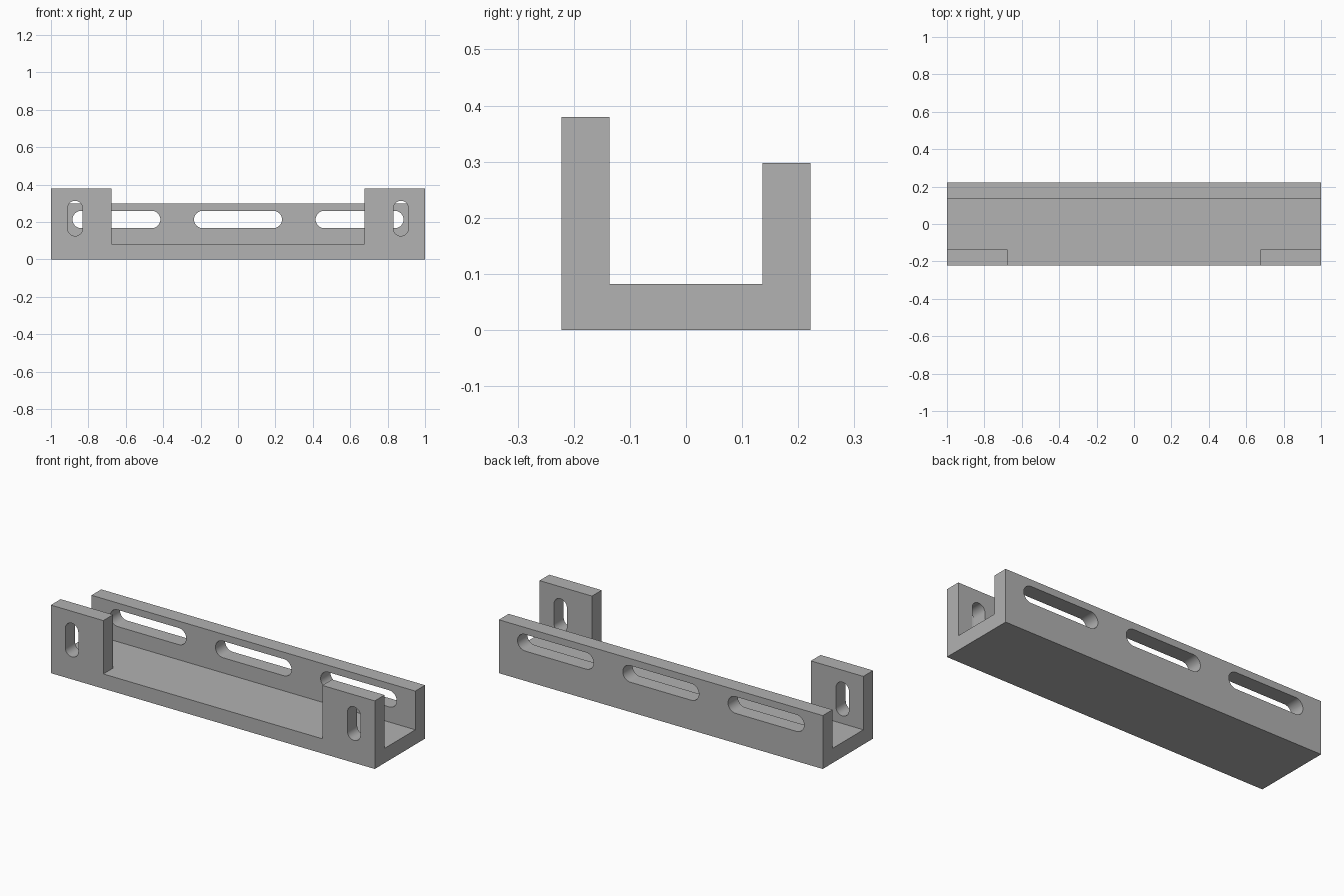
import bpy
import bmesh
from math import cos, sin, pi, radians
from mathutils import Vector

cube = bpy.data.objects.get("Cube")
if cube:
    bpy.data.objects.remove(cube, do_unlink=True)

grey = bpy.data.materials.new("plain grey")
grey.use_nodes = True
colour = (0.445, 0.445, 0.445, 1)
grey.diffuse_color = colour
grey.node_tree.nodes["Principled BSDF"].inputs["Base Color"].default_value = colour

HALF_LENGTH, HALF_DEPTH = 1.0, 0.222
INNER = 0.136          # inner face of both walls
FLOOR, BACK_TOP, TAB_TOP = 0.082, 0.298, 0.38
TAB_X = 0.676          # inner edge of the front tabs


def prism(name, outline, sweep):
    """Solid made by sweeping a closed outline along a vector."""
    bm = bmesh.new()
    face = bm.faces.new([bm.verts.new(p) for p in outline])
    swept = bmesh.ops.extrude_face_region(bm, geom=[face])
    moved = [g for g in swept["geom"] if isinstance(g, bmesh.types.BMVert)]
    bmesh.ops.translate(bm, verts=moved, vec=Vector(sweep))
    bmesh.ops.recalc_face_normals(bm, faces=bm.faces)
    mesh = bpy.data.meshes.new(name)
    bm.to_mesh(mesh)
    bm.free()
    mesh.materials.append(grey)
    obj = bpy.data.objects.new(name, mesh)
    bpy.context.collection.objects.link(obj)
    return obj


def slot(x, z, width, height, y):
    """Round-ended slot cutter through a wall centred at y."""
    r = min(width, height) / 2
    dx, dz = width / 2 - r, height / 2 - r
    start = -pi / 2 if dx > dz else 0
    points = []
    for side in (1, -1):
        for i in range(17):
            a = start + pi * i / 16 + (0 if side == 1 else pi)
            points.append((x + side * dx + r * cos(a), y - 0.1,
                           z + side * dz + r * sin(a)))
    return prism("slot_cutter", points, (0, 0.2, 0))


# Channel body: U section swept along the length
section = [(-HALF_DEPTH, 0), (HALF_DEPTH, 0), (HALF_DEPTH, BACK_TOP),
           (INNER, BACK_TOP), (INNER, FLOOR), (-INNER, FLOOR),
           (-INNER, TAB_TOP), (-HALF_DEPTH, TAB_TOP)]
body = prism("channel_bracket", [(-HALF_LENGTH, y, z) for y, z in section],
             (2 * HALF_LENGTH, 0, 0))

# Wide notch that leaves a tab at each front end
wall_y = (HALF_DEPTH + INNER) / 2
notch = [(-TAB_X, FLOOR), (TAB_X, FLOOR), (TAB_X, 0.5), (-TAB_X, 0.5)]
cutters = [prism("notch_cutter", [(x, -wall_y - 0.1, z) for x, z in notch],
                 (0, 0.2, 0))]

# Long slots in the back wall, upright slots in the tabs
cutters += [slot(x, 0.213, 0.47, 0.093, wall_y) for x in (-0.65, 0, 0.65)]
cutters += [slot(x, 0.219, 0.08, 0.188, -wall_y) for x in (-0.871, 0.871)]

bpy.context.view_layer.objects.active = body
for cutter in cutters:
    cutter.hide_render = True
    cut = body.modifiers.new("cut", "BOOLEAN")
    cut.operation = "DIFFERENCE"
    cut.solver = "EXACT"
    cut.object = cutter
    bpy.ops.object.modifier_apply(modifier=cut.name)
    bpy.data.objects.remove(cutter, do_unlink=True)

# Smooth slot ends, crisp edges
bpy.ops.object.select_all(action="DESELECT")
body.select_set(True)
bpy.ops.object.shade_smooth_by_angle(angle=radians(30))
